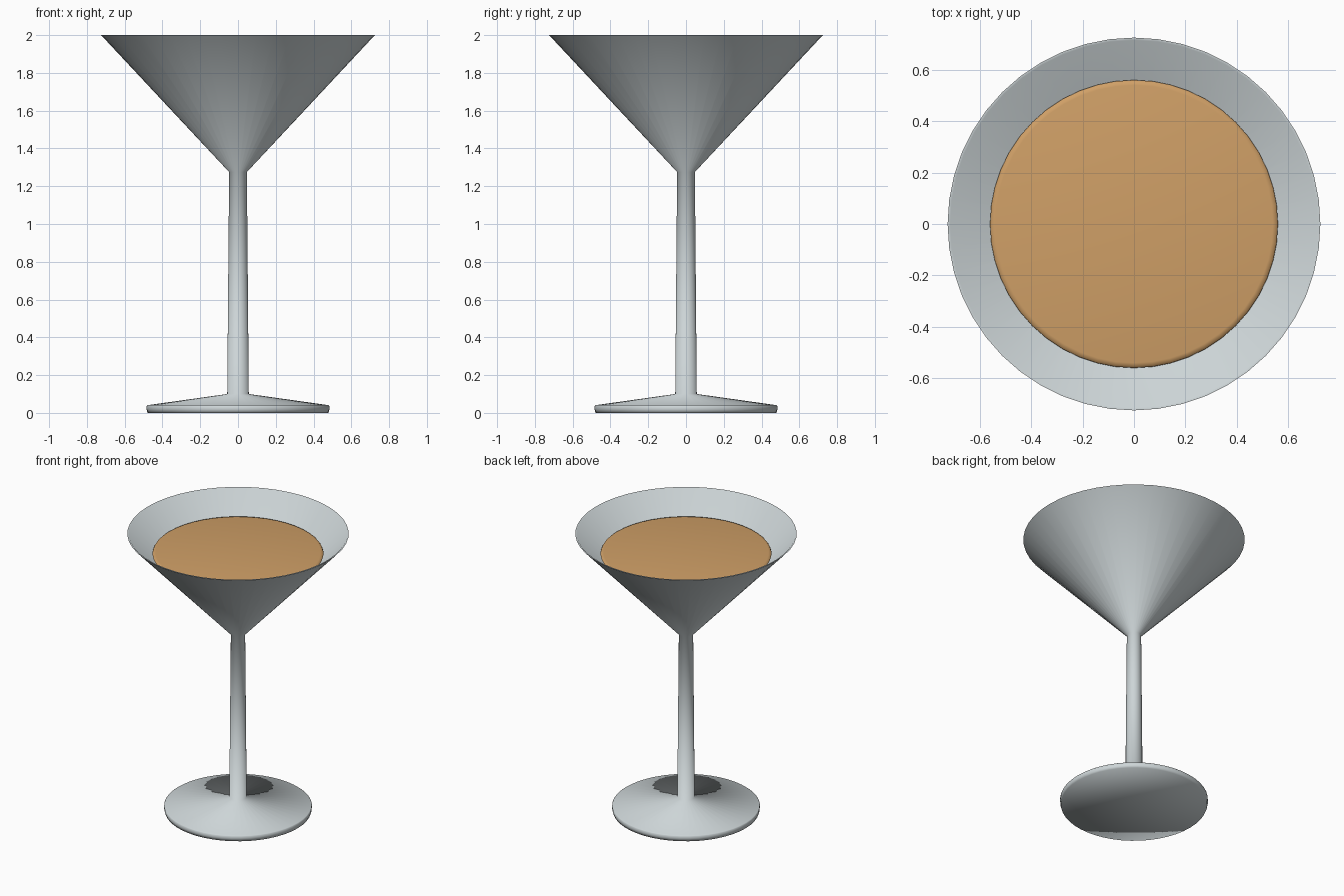
import bpy, bmesh, math

if "Cube" in bpy.data.objects:
    bpy.data.objects.remove(bpy.data.objects["Cube"])

SEGMENTS = 48


def material(name, rgb):
    m = bpy.data.materials.new(name)
    m.diffuse_color = (*rgb, 1.0)
    m.use_nodes = True
    m.node_tree.nodes["Principled BSDF"].inputs["Base Color"].default_value = m.diffuse_color
    return m


def lathe(name, profile, mat, smooth_angle):
    """Spin a closed (radius, height) profile, on-axis at both ends, around z."""
    bm = bmesh.new()
    verts = [bm.verts.new((r, 0, z)) for r, z in profile]
    edges = [bm.edges.new(pair) for pair in zip(verts, verts[1:])]
    bmesh.ops.spin(bm, geom=verts + edges, cent=(0, 0, 0), axis=(0, 0, 1),
                   angle=math.tau, steps=SEGMENTS, use_duplicate=False)
    bmesh.ops.remove_doubles(bm, verts=bm.verts[:], dist=1e-4)
    bmesh.ops.recalc_face_normals(bm, faces=bm.faces[:])
    mesh = bpy.data.meshes.new(name)
    bm.to_mesh(mesh)
    bm.free()
    mesh.materials.append(mat)
    obj = bpy.data.objects.new(name, mesh)
    bpy.context.collection.objects.link(obj)
    bpy.ops.object.select_all(action='DESELECT')
    obj.select_set(True)
    bpy.context.view_layer.objects.active = obj
    bpy.ops.object.shade_smooth_by_angle(angle=math.radians(smooth_angle))
    return obj


glass_grey = material("pale_grey_glass", (0.61, 0.665, 0.68))
drink_tan = material("tan_drink", (0.63, 0.35, 0.135))

# Glass: flat foot, tapering stem, thin conical bowl
lathe("cocktail_glass", [
    (0, 0), (0.479, 0), (0.484, 0.018),     # underside and lower foot edge
    (0.484, 0.037), (0.479, 0.041),         # upper foot edge
    (0.057, 0.10), (0.047, 1.275),          # stem
    (0.725, 2.0), (0.715, 2.0),             # bowl outside and rim
    (0.035, 1.275), (0, 1.27),              # bowl inside
], glass_grey, 85)

# Drink: cone filling the bowl, with a softly rounded surface edge
lathe("drink", [
    (0, 1.29), (0.02, 1.29), (0.553, 1.848), (0.56, 1.857),
    (0.555, 1.865), (0.54, 1.868), (0, 1.868),
], drink_tan, 60)
